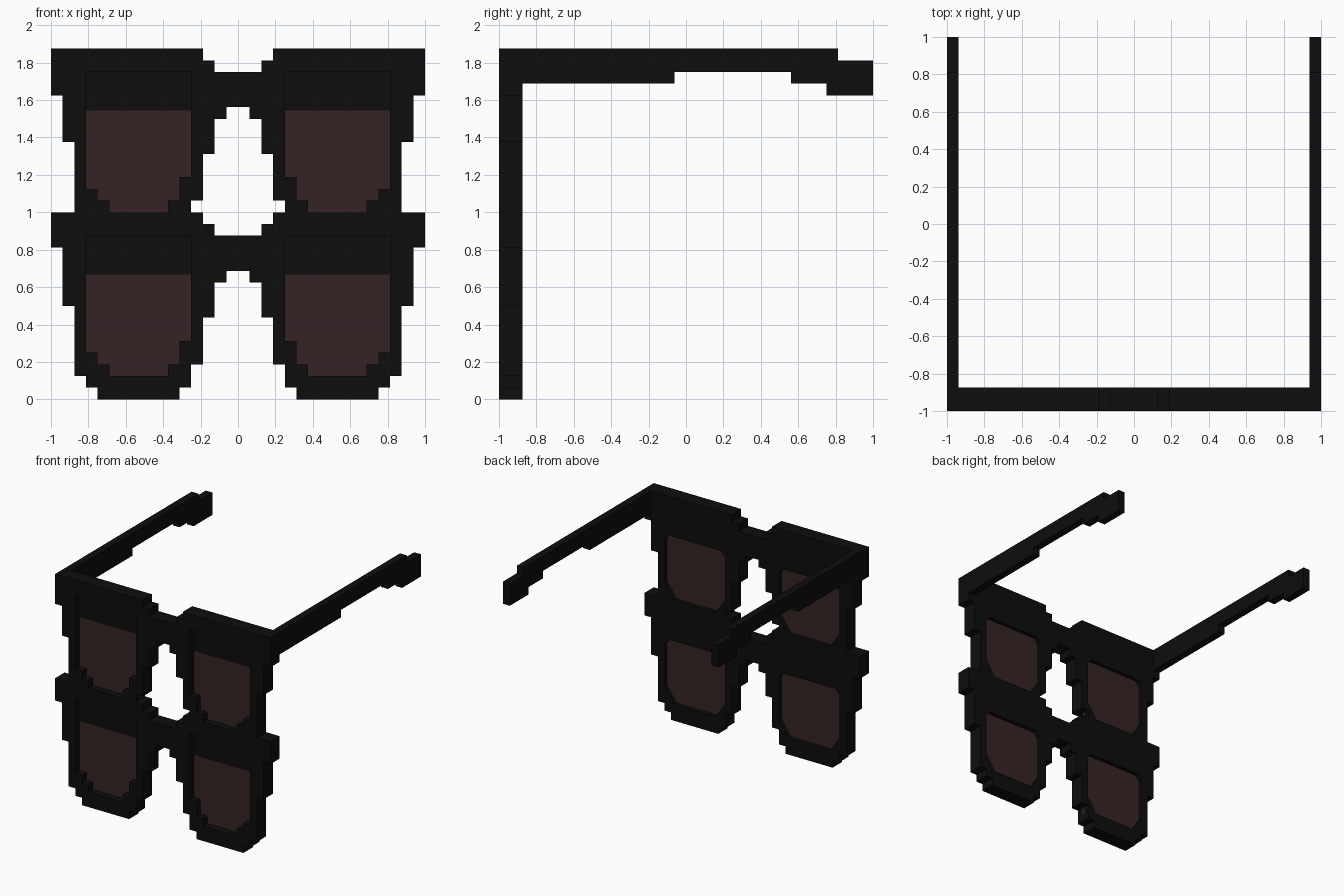
import bpy, bmesh
from mathutils import Matrix

U = 1 / 16  # block size

cube = bpy.data.objects.get("Cube")
if cube:
    bpy.data.objects.remove(cube)


def material(name, color):
    m = bpy.data.materials.new(name)
    m.diffuse_color = color
    m.use_nodes = True
    m.node_tree.nodes["Principled BSDF"].inputs["Base Color"].default_value = color
    return m


BLACK = material("frame_black", (0.004, 0.004, 0.004, 1))
BROWN = material("lens_brown", (0.036, 0.017, 0.017, 1))

# Profile plane to world: facing the front, or facing the side
FRONT = Matrix(((1, 0, 0), (0, 0, -1), (0, 1, 0))).to_4x4()
SIDE = Matrix(((0, 0, 1), (1, 0, 0), (0, 1, 0))).to_4x4()


def plate(name, loops, turn, start, end, mat):
    """Extrude filled loops (inner loops become holes) from start to end."""
    curve = bpy.data.curves.new(name, "CURVE")
    curve.dimensions = "2D"
    curve.fill_mode = "BOTH"
    curve.extrude = (end - start) / 2
    for loop in loops:
        spline = curve.splines.new("POLY")
        spline.points.add(len(loop) - 1)
        for p, (a, b) in zip(spline.points, loop):
            p.co = (a * U, b * U, 0, 1)
        spline.use_cyclic_u = True
    temp = bpy.data.objects.new(name + "_profile", curve)
    bpy.context.collection.objects.link(temp)
    deps = bpy.context.evaluated_depsgraph_get()
    mesh = bpy.data.meshes.new_from_object(temp.evaluated_get(deps))
    bpy.data.objects.remove(temp)

    bm = bmesh.new()
    bm.from_mesh(mesh)
    bmesh.ops.remove_doubles(bm, verts=bm.verts, dist=1e-5)
    bmesh.ops.transform(bm, matrix=turn, verts=bm.verts)
    axis = 1 if turn is FRONT else 0
    for v in bm.verts:
        v.co[axis] += (start + end) / 2
    bmesh.ops.recalc_face_normals(bm, faces=bm.faces)
    for f in bm.faces:
        f.smooth = False
        f.material_index = 0
    bm.to_mesh(mesh)
    bm.free()
    mesh.name = name
    mesh.materials.clear()
    mesh.materials.append(mat)
    obj = bpy.data.objects.new(name, mesh)
    bpy.context.collection.objects.link(obj)
    return obj


def flip(loop):
    return [(-x, z) for x, z in reversed(loop)]


def mirrored(half):
    return half + flip(half)


def stacked(loop):
    """The same opening on both tiers and both sides."""
    lower = [(x, z - 14) for x, z in loop]
    return [loop, lower, flip(loop), flip(lower)]


# Stepped silhouette of the two stacked frames, and the gap between bridges
outline = mirrored([
    (2, 28), (2, 29), (3, 29), (3, 30), (16, 30), (16, 26), (15, 26), (15, 22),
    (14, 22), (14, 16), (16, 16), (16, 13), (15, 13), (15, 8), (14, 8), (14, 2),
    (13, 2), (13, 1), (12, 1), (12, 0), (5, 0), (5, 1), (4, 1), (4, 3), (3, 3),
    (3, 7), (2, 7), (2, 10), (1, 10), (1, 11)])
nose_gap = mirrored([
    (1, 25), (1, 24), (2, 24), (2, 21), (3, 21), (3, 17), (4, 17), (4, 16),
    (3, 16), (3, 15), (2, 15), (2, 14)])

# Lens openings: stepped in front, chamfered behind
front_opening = [
    (4, 28), (13, 28), (13, 18), (12, 18), (12, 17), (11, 17), (11, 16),
    (6, 16), (6, 17), (5, 17), (5, 19), (4, 19)]
back_opening = [
    (4.6, 24.7), (12.4, 24.7), (13, 24), (13, 18.3), (11.6, 16.2),
    (5.4, 16.2), (4, 18.3), (4, 24)]

plate("front_frame", [outline, nose_gap] + stacked(front_opening),
      FRONT, -1, -1 + U, BLACK)
plate("back_frame", [outline, nose_gap] + stacked(back_opening),
      FRONT, -1 + U, -1 + 2 * U, BLACK)

# Lenses
pane = [(4, 16), (13, 16), (13, 24.7), (4, 24.7)]
names = ["upper_left_lens", "lower_left_lens", "upper_right_lens", "lower_right_lens"]
for name, loop in zip(names, stacked(pane)):
    plate(name, [loop], FRONT, -0.941, -0.908, BROWN)

# Temple arms
arm = [
    (-14, 30), (13, 30), (13, 29), (16, 29), (16, 26), (12, 26), (12, 27),
    (9, 27), (9, 28), (-1, 28), (-1, 27), (-14, 27)]
plate("left_arm", [arm], SIDE, 1 - U, 1, BLACK)
plate("right_arm", [arm], SIDE, -1, -1 + U, BLACK)
